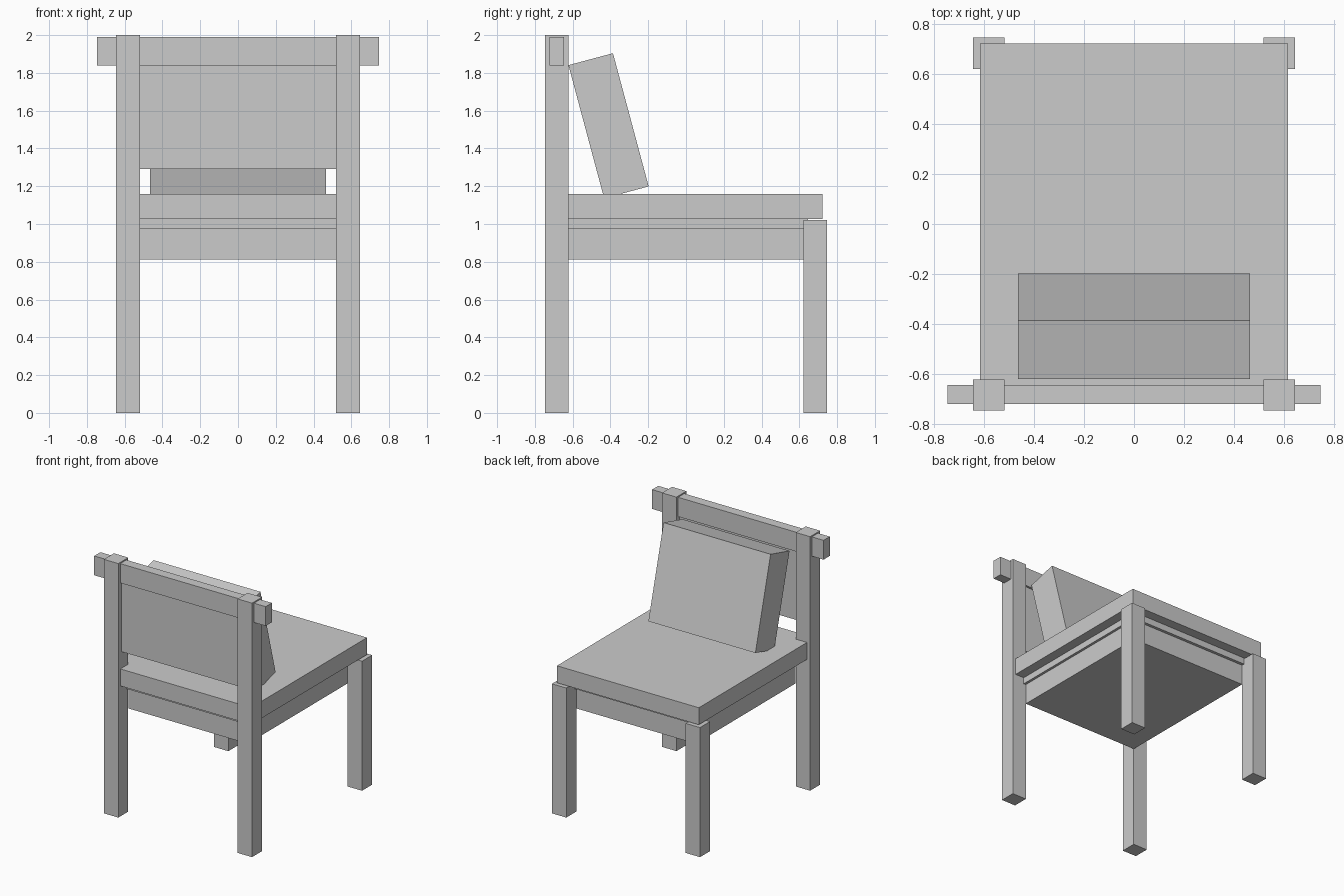
import bpy
import math

if "Cube" in bpy.data.objects:
    bpy.data.objects.remove(bpy.data.objects["Cube"])


def box(name, x, y, z):
    """Axis-aligned box from (min, max) ranges."""
    bpy.ops.mesh.primitive_cube_add(size=1)
    ob = bpy.context.object
    ob.name = name
    ranges = (x, y, z)
    ob.location = [(a + b) / 2 for a, b in ranges]
    ob.scale = [b - a for a, b in ranges]
    return ob


# Posts and legs, mirrored left and right
for side, s in (("left", -1), ("right", 1)):
    x = sorted((s * 0.52, s * 0.645))
    box(f"tall_post_{side}", x, (-0.747, -0.623), (0, 2))
    box(f"short_leg_{side}", x, (0.622, 0.747), (0, 1.02))

# Seat base: apron, thin support board, cushion slab
box("apron", (-0.52, 0.52), (-0.622, 0.622), (0.812, 0.975))
box("seat_board", (-0.54, 0.54), (-0.645, 0.645), (0.975, 1.026))
box("seat", (-0.618, 0.618), (-0.72, 0.723), (1.026, 1.16))

# Top rail and the thin panel hanging below it
box("top_rail", (-0.747, 0.747), (-0.722, -0.645), (1.838, 1.99))
box("back_panel", (-0.55, 0.55), (-0.705, -0.662), (1.29, 1.838))

# Leaning back cushion
cushion = box("back_cushion", (-0.466, 0.466), (-0.532, -0.288), (1.155, 1.885))
cushion.rotation_euler.x = math.radians(15)
